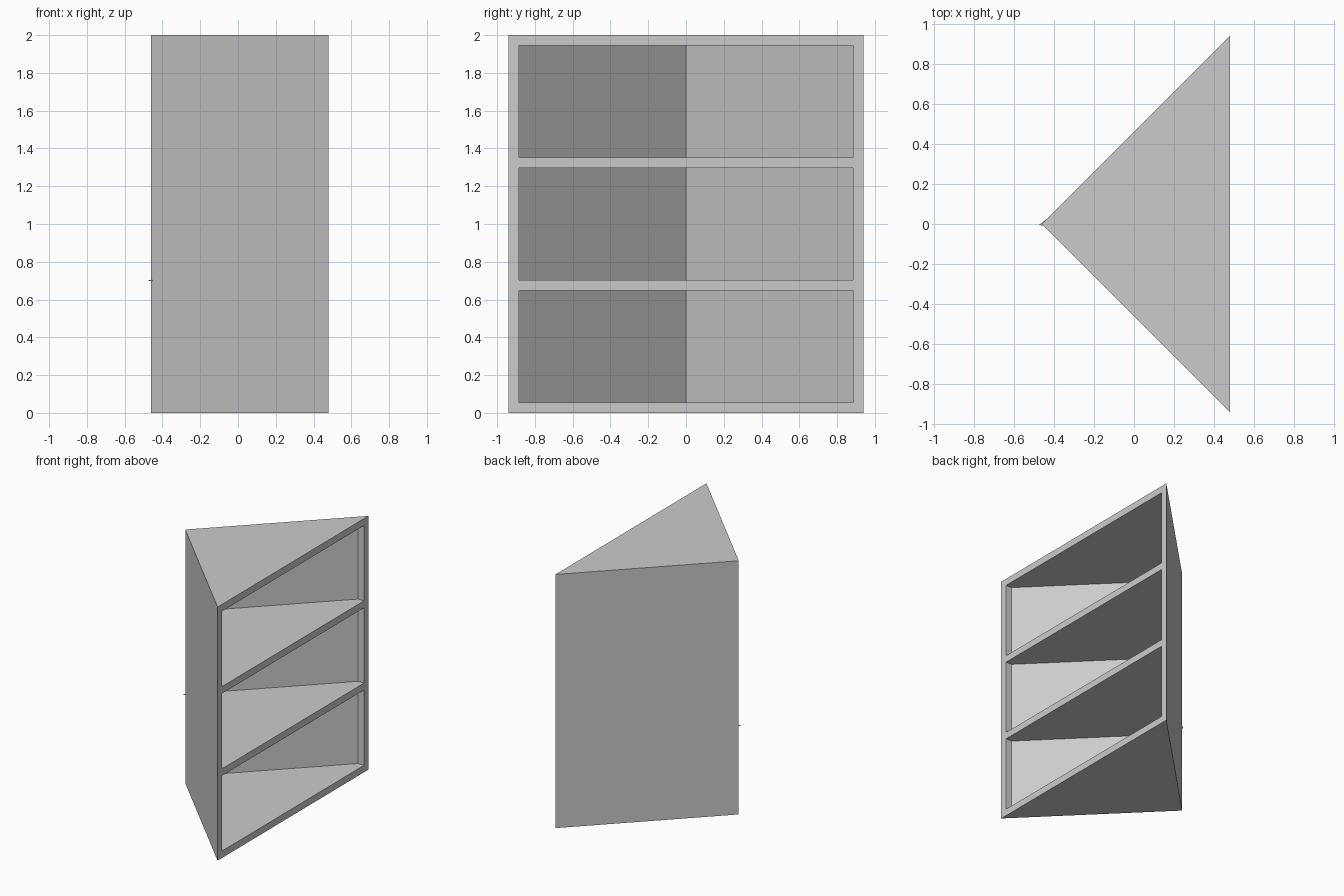
import bpy
import bmesh

cube = bpy.data.objects.get("Cube")
if cube:
    bpy.data.objects.remove(cube, do_unlink=True)

FRONT_X, APEX_X, HALF_W, HEIGHT = 0.48, -0.46, 0.94, 2.0
FRAME, SKIN = 0.055, 0.004

grey = bpy.data.materials.new("light grey")
grey.use_nodes = True
grey.diffuse_color = (0.6, 0.6, 0.6, 1)
grey.node_tree.nodes["Principled BSDF"].inputs["Base Color"].default_value = grey.diffuse_color


def prism(name, outline, z0, z1):
    """Extrude a plan outline from z0 to z1."""
    bm = bmesh.new()
    face = bm.faces.new([bm.verts.new((x, y, z0)) for x, y in outline])
    top = bmesh.ops.extrude_face_region(bm, geom=[face])["geom"]
    bmesh.ops.translate(bm, vec=(0, 0, z1 - z0),
                        verts=[v for v in top if isinstance(v, bmesh.types.BMVert)])
    bmesh.ops.recalc_face_normals(bm, faces=bm.faces)
    mesh = bpy.data.meshes.new(name)
    bm.to_mesh(mesh)
    bm.free()
    mesh.materials.append(grey)
    obj = bpy.data.objects.new(name, mesh)
    bpy.context.collection.objects.link(obj)
    return obj


# Corner cabinet body: triangular prism
cabinet = prism("corner_cabinet", [(APEX_X, 0), (FRONT_X, -HALF_W), (FRONT_X, HALF_W)], 0, HEIGHT)

# Three open compartments, cut right up to the thin side walls
open_y = HALF_W - FRAME
inner_apex = APEX_X + SKIN
inner_x = inner_apex + open_y
opening = [(inner_apex, 0), (inner_x, -open_y), (FRONT_X + 0.1, -open_y),
           (FRONT_X + 0.1, open_y), (inner_x, open_y)]
bay = (HEIGHT - 4 * FRAME) / 3
for i in range(3):
    floor = FRAME + i * (bay + FRAME)
    cutter = prism("compartment_cutter", opening, floor, floor + bay)
    cutter.hide_render = True
    mod = cabinet.modifiers.new("compartment", "BOOLEAN")
    mod.operation = "DIFFERENCE"
    mod.solver = "EXACT"
    mod.object = cutter
    bpy.context.view_layer.objects.active = cabinet
    bpy.ops.object.modifier_apply(modifier=mod.name)
    bpy.data.objects.remove(cutter, do_unlink=True)

# Tip of the lower shelf board, just proud of the back corner
shelf_top = 2 * FRAME + bay
prism("shelf_tip", [(APEX_X - 0.015, -0.005), (APEX_X + 0.01, -0.008), (APEX_X + 0.02, 0.022)],
      shelf_top - 0.004, shelf_top - 0.001)
